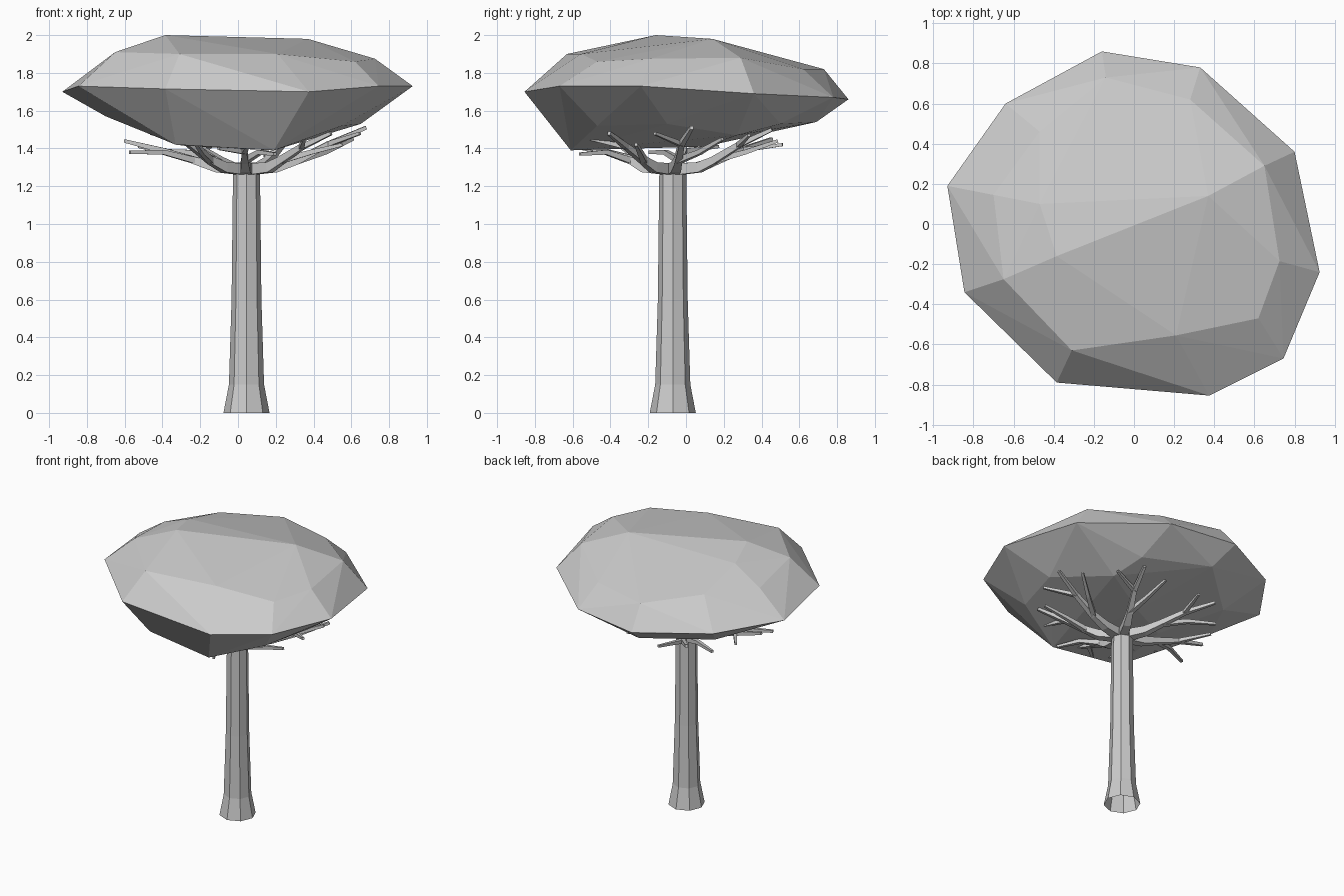
import bpy, bmesh, math, random
from mathutils import Vector

if "Cube" in bpy.data.objects:
    bpy.data.objects.remove(bpy.data.objects["Cube"])

random.seed(4)
TX, TY = 0.045, -0.07  # trunk axis


def finish(bm, name):
    bmesh.ops.recalc_face_normals(bm, faces=bm.faces[:])
    me = bpy.data.meshes.new(name)
    bm.to_mesh(me)
    bm.free()
    ob = bpy.data.objects.new(name, me)
    bpy.context.collection.objects.link(ob)
    return ob


def tube(bm, path, radii, sides, cap=True):
    """Faceted tapering tube along a path."""
    path = [Vector(p) for p in path]
    rings = []
    for i, (p, r) in enumerate(zip(path, radii)):
        d = (path[min(i + 1, len(path) - 1)] - path[max(i - 1, 0)]).normalized()
        u = Vector((0, 0, 1)).cross(d)
        u = u.normalized() if u.length > 1e-3 else Vector((1, 0, 0))
        v = d.cross(u)
        off = math.pi / 4 if sides == 4 else 0
        angs = [off + 2 * math.pi * k / sides for k in range(sides)]
        rings.append([bm.verts.new(p + r * (u * math.cos(a) + v * math.sin(a))) for a in angs])
    for a, b in zip(rings, rings[1:]):
        for k in range(sides):
            j = (k + 1) % sides
            bm.faces.new((a[k], a[j], b[j], b[k]))
    if cap:
        bm.faces.new(rings[-1])


# Trunk: eight sides, flared foot
bm = bmesh.new()
tube(bm, [(TX, TY, z) for z in (0, 0.15, 0.6, 1.31)], (0.122, 0.093, 0.079, 0.071), 8)
finish(bm, "trunk")

# Branches: radial limbs, each with forking twigs (angle, reach, tip height)
limbs = [(6, 0.64, 1.51), (62, 0.58, 1.50), (122, 0.64, 1.45), (172, 0.65, 1.44),
         (222, 0.60, 1.51), (268, 0.53, 1.43), (320, 0.56, 1.48)]
for n, (deg, reach, top) in enumerate(limbs):
    def at(r, z, turn=0):
        a = math.radians(deg + turn)
        return Vector((TX + r * math.cos(a), TY + r * math.sin(a), z))
    bm = bmesh.new()
    fork1 = at(reach * 0.42, 1.335)
    fork2 = at(reach * 0.68, 1.335 + (top - 1.335) * 0.5)
    tube(bm, [at(0.02, 1.29), at(0.16, 1.30), fork1, fork2, at(reach, top, 3)],
         (0.045, 0.037, 0.028, 0.021, 0.013), 4)
    tube(bm, [fork1, at(reach * 0.68, 1.38, 13), at(reach * 0.97, top - 0.06, 19)],
         (0.024, 0.018, 0.012), 4)
    tube(bm, [fork2, at(reach * 0.95, top - 0.03, -15)], (0.019, 0.011), 4)
    finish(bm, f"branch_{n + 1}")

# Canopy: faceted crown spanned by rim, shoulder, top and underside points
rim = [(-0.16, 0.86, 1.66), (0.33, 0.78, 1.67), (0.80, 0.36, 1.69), (0.925, -0.24, 1.73),
       (0.745, -0.67, 1.73), (0.375, -0.855, 1.70), (-0.385, -0.79, 1.715),
       (-0.845, -0.34, 1.73), (-0.93, 0.19, 1.70), (-0.64, 0.60, 1.68)]
shoulder = [(-0.14, 0.73, 1.82), (0.28, 0.62, 1.82), (0.65, 0.29, 1.88), (0.725, -0.185, 1.875),
            (0.62, -0.47, 1.86), (0.21, -0.555, 1.90), (-0.31, -0.63, 1.90),
            (-0.65, -0.275, 1.91), (-0.70, 0.145, 1.86), (-0.47, 0.46, 1.87)]
crown = [(0.37, 0.14, 1.98), (-0.385, -0.16, 2.0), (-0.47, 0.10, 1.96)]
under = [(0.19, -0.61, 1.39), (-0.33, -0.55, 1.42), (-0.70, -0.05, 1.57), (-0.48, 0.35, 1.50),
         (-0.10, 0.69, 1.54), (0.35, 0.50, 1.53), (0.40, 0.27, 1.47), (0.65, -0.10, 1.53),
         (0.55, -0.47, 1.52), (0.05, 0.10, 1.41), (-0.25, -0.05, 1.41)]
bm = bmesh.new()
for p in rim + shoulder + crown + under:
    bm.verts.new(p)
res = bmesh.ops.convex_hull(bm, input=bm.verts[:])
loose = [v for v in bm.verts if not v.link_faces]
bmesh.ops.delete(bm, geom=loose, context='VERTS')
finish(bm, "canopy")
